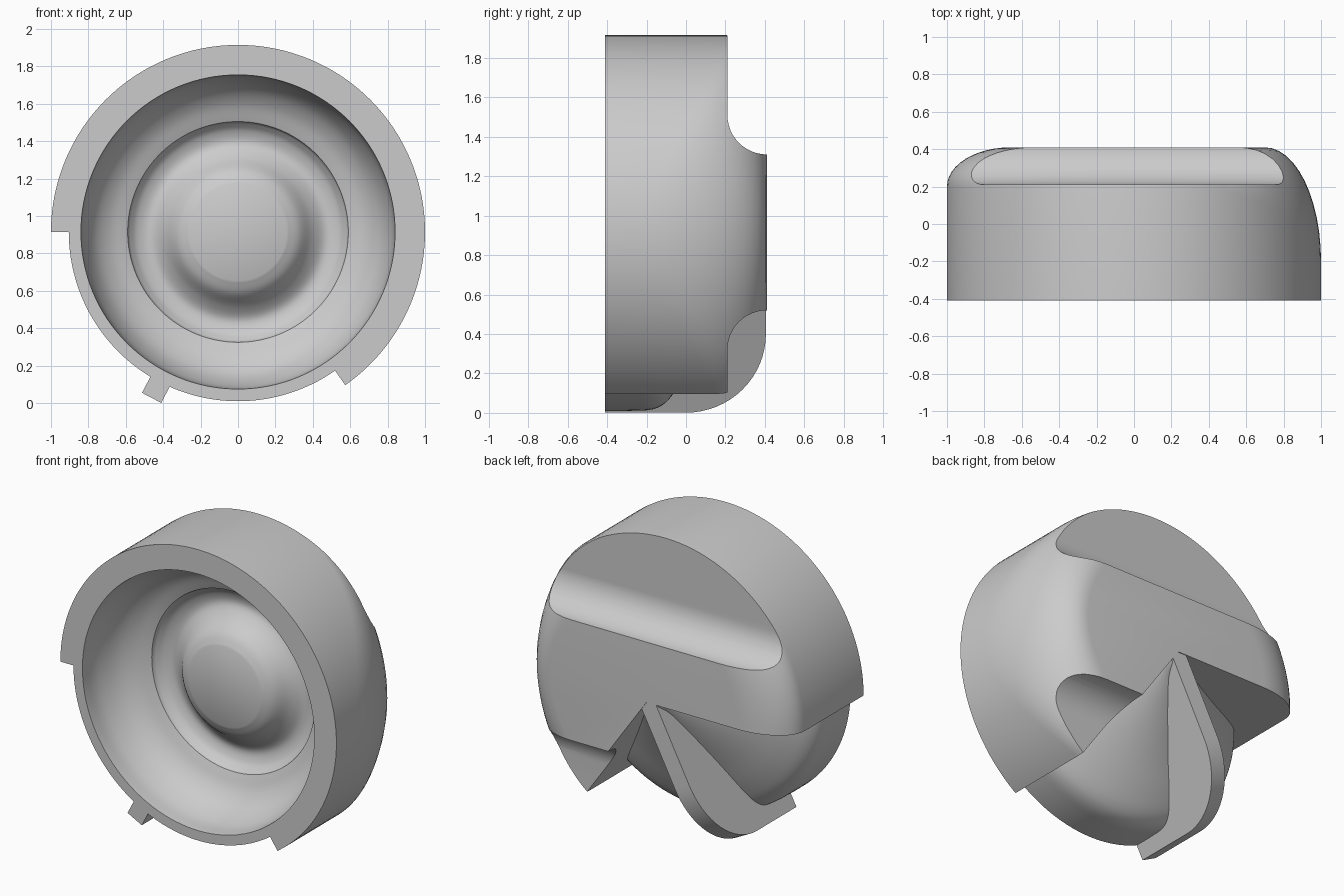
import bpy, bmesh
from math import cos, sin, pi, radians
from mathutils import Vector

if "Cube" in bpy.data.objects:
    bpy.data.objects.remove(bpy.data.objects["Cube"])

CZ = 0.915      # height of the knob axis
SEG = 128


def finish(bm, name):
    bmesh.ops.recalc_face_normals(bm, faces=bm.faces)
    me = bpy.data.meshes.new(name)
    bm.to_mesh(me)
    bm.free()
    ob = bpy.data.objects.new(name, me)
    bpy.context.collection.objects.link(ob)
    return ob


def revolve(name, profile):
    """profile(angle) -> list of (radius, y); both ends closed with caps."""
    bm = bmesh.new()
    rings = []
    for i in range(SEG):
        a = 2 * pi * i / SEG
        rings.append([bm.verts.new((r * cos(a), y, CZ + r * sin(a))) for r, y in profile(a)])
    for i in range(SEG):
        p, q = rings[i], rings[(i + 1) % SEG]
        for j in range(len(p) - 1):
            bm.faces.new((p[j], q[j], q[j + 1], p[j + 1]))
    bm.faces.new([r[0] for r in rings])
    bm.faces.new([r[-1] for r in rings])
    return finish(bm, name)


def prism(name, points, direction):
    """Extrude a closed outline along a vector."""
    bm = bmesh.new()
    f = bm.faces.new([bm.verts.new(p) for p in points])
    ext = bmesh.ops.extrude_face_region(bm, geom=[f])
    bmesh.ops.translate(bm, vec=direction,
                        verts=[v for v in ext["geom"] if isinstance(v, bmesh.types.BMVert)])
    return finish(bm, name)


def spline(pts, n=5):
    """Smooth curve through a few profile points."""
    P = [Vector(p) for p in pts]
    P = [2 * P[0] - P[1]] + P + [2 * P[-1] - P[-2]]
    out = []
    for a, b, c, d in zip(P, P[1:], P[2:], P[3:]):
        for k in range(n):
            t = k / n
            out.append(0.5 * (2 * b + (c - a) * t + (2 * a - 5 * b + 4 * c - d) * t * t
                              + (3 * b - a - 3 * c + d) * t ** 3))
    return [tuple(v) for v in out] + [tuple(pts[-1])]


def boolean(target, tool, op):
    m = target.modifiers.new(op, 'BOOLEAN')
    m.operation, m.solver, m.object = op, 'EXACT', tool
    bpy.context.view_layer.objects.active = target
    bpy.ops.object.modifier_apply(modifier=m.name)
    bpy.data.objects.remove(tool)


# Knob body: drum whose back edge is rounded, more softly on the right side
def body_profile(a):
    w = max(0, cos(a)) ** 4
    c, h = 0.34 - 0.04 * w, 0.21 + 0.4 * w
    pts = [(1, -0.5)]
    for k in range(13):
        t = pi / 2 * k / 12
        pts.append((1 - c + c * cos(t), 0.41 - h + h * sin(t)))
    return pts


knob = revolve("knob_body", body_profile)

# Finger scoops above and below the grip bar
for s in (1, -1):
    arc = [(0.41 - 0.2 * cos(t), 0.595 - 0.2 * sin(t))
           for t in [pi / 2 * k / 12 for k in range(13)]]
    outline = arc + [(0.6, 0.395), (0.6, 1.3), (0.21, 1.3)]
    boolean(knob, prism("scoop", [(-1.5, y, CZ + s * z) for y, z in outline], (3, 0, 0)),
            'DIFFERENCE')

# Missing sector at the lower left
angles = [radians(180 + 125 * k / 5) for k in range(6)]
sector = [(0, -0.7, CZ)] + [(1.6 * cos(a), -0.7, CZ + 1.6 * sin(a)) for a in angles]
boolean(knob, prism("sector", sector, (0, 1.4, 0)), 'DIFFERENCE')

# Bell-shaped inner shell exposed by the sector
bell = [(0.905, -0.52)] + spline([(0.905, -0.3), (0.897, -0.17), (0.85, -0.09), (0.74, -0.02),
                                  (0.57, 0.065), (0.41, 0.15), (0.25, 0.24), (0.13, 0.32),
                                  (0.07, 0.4)])
boolean(knob, revolve("bell_shell", lambda a: bell), 'UNION')

# Radial rib standing in the sector
ra = radians(242.5)
d, n = Vector((cos(ra), 0, sin(ra))), Vector((-sin(ra), 0, cos(ra)))
rib = [(0.0, -0.3), (0.3, -0.54), (1, -0.54)]
for k in range(17):
    t = pi / 2 * k / 16
    rib.append((0.55 + 0.45 * cos(t), 0.405 * sin(t)))
rib.append((0.0, 0.405))
origin = Vector((0, 0, CZ))
boolean(knob, prism("rib", [origin + d * r + Vector((0, y, 0)) - n * 0.058 for r, y in rib],
                    n * 0.116), 'UNION')

# Front cavity: bowl wall, ring trough and a raised flat boss in the middle
cavity = [(0.84, -0.8)] + spline([(0.84, -0.41), (0.825, -0.29), (0.77, -0.17), (0.69, -0.095),
                                  (0.59, -0.05)])
cavity += spline([(0.585, -0.03), (0.54, 0.01), (0.47, 0.025), (0.40, -0.02), (0.33, -0.10),
                  (0.26, -0.14)])
boolean(knob, revolve("cavity", lambda a: cavity), 'DIFFERENCE')

# Trim the front rim flat
trim = [(-2, -1.5, -1), (2, -1.5, -1), (2, -1.5, 3), (-2, -1.5, 3)]
boolean(knob, prism("trim", trim, (0, 1.09, 0)), 'DIFFERENCE')

bpy.ops.object.select_all(action='DESELECT')
knob.select_set(True)
bpy.context.view_layer.objects.active = knob
bpy.ops.object.shade_smooth_by_angle(angle=radians(32))
